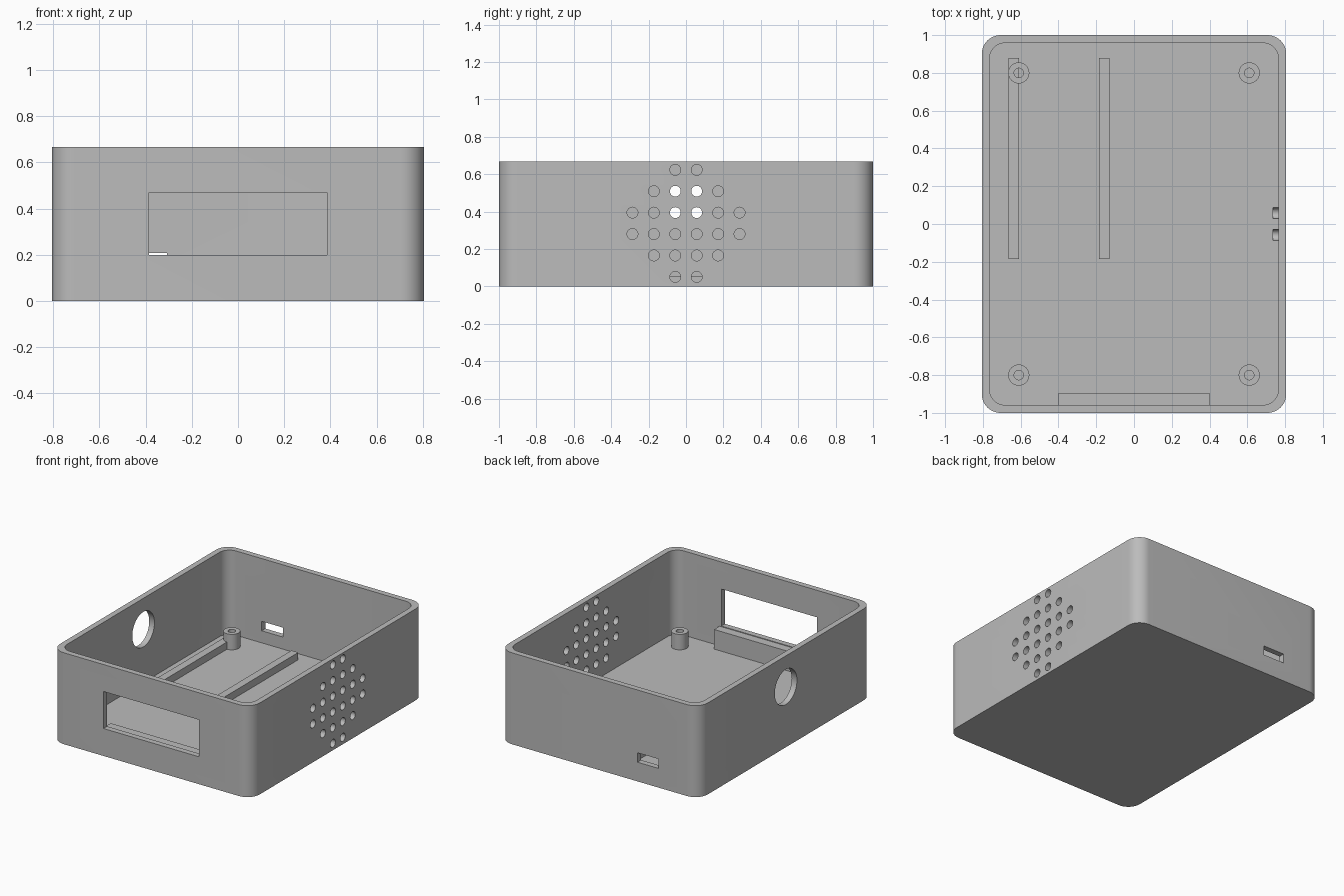
import bpy, bmesh
from math import pi, cos, sin
from mathutils import Matrix, Vector

old = bpy.data.objects.get("Cube")
if old:
    bpy.data.objects.remove(old, do_unlink=True)

grey = bpy.data.materials.new("mid_grey_plastic")
grey.use_nodes = True
color = (0.5, 0.5, 0.5, 1)
grey.diffuse_color = color
grey.node_tree.nodes["Principled BSDF"].inputs["Base Color"].default_value = color

WALL, FLOOR, HEIGHT = 0.042, 0.052, 0.667
HALF_X, HALF_Y = 0.806, 1.0


def make_object(name, bm):
    bmesh.ops.recalc_face_normals(bm, faces=bm.faces)
    mesh = bpy.data.meshes.new(name)
    bm.to_mesh(mesh)
    bm.free()
    mesh.materials.append(grey)
    obj = bpy.data.objects.new(name, mesh)
    bpy.context.collection.objects.link(obj)
    return obj


def add_box(bm, x0, x1, y0, y1, z0, z1):
    centre = Vector((x0 + x1, y0 + y1, z0 + z1)) / 2
    size = Matrix.Diagonal((x1 - x0, y1 - y0, z1 - z0, 1))
    bmesh.ops.create_cube(bm, size=1, matrix=Matrix.Translation(centre) @ size)


def add_cylinder(bm, centre, radius, depth, sides=32, along_x=False):
    turn = Matrix.Rotation(pi / 2, 4, 'Y') if along_x else Matrix()
    bmesh.ops.create_cone(bm, cap_ends=True, segments=sides, radius1=radius, radius2=radius,
                          depth=depth, matrix=Matrix.Translation(centre) @ turn)


def rounded_block(name, hx, hy, radius, z0, z1, steps=12):
    bm = bmesh.new()
    ring = []
    for quarter, (sx, sy) in enumerate([(1, 1), (-1, 1), (-1, -1), (1, -1)]):
        for i in range(steps + 1):
            a = (quarter + i / steps) * pi / 2
            ring.append(bm.verts.new((sx * (hx - radius) + radius * cos(a),
                                      sy * (hy - radius) + radius * sin(a), z0)))
    base = bm.faces.new(ring)
    top = bmesh.ops.extrude_face_region(bm, geom=[base])["geom"]
    bmesh.ops.translate(bm, vec=(0, 0, z1 - z0),
                        verts=[v for v in top if isinstance(v, bmesh.types.BMVert)])
    return make_object(name, bm)


def cut(obj, cutter):
    cutter.hide_render = True
    mod = obj.modifiers.new("cut", 'BOOLEAN')
    mod.operation, mod.solver, mod.object = 'DIFFERENCE', 'EXACT', cutter
    graph = bpy.context.evaluated_depsgraph_get()
    graph.update()
    mesh = bpy.data.meshes.new_from_object(obj.evaluated_get(graph))
    obj.modifiers.clear()
    obj.data = mesh
    bpy.data.objects.remove(cutter, do_unlink=True)


def smooth(obj):
    bpy.ops.object.select_all(action='DESELECT')
    obj.select_set(True)
    bpy.context.view_layer.objects.active = obj
    bpy.ops.object.shade_smooth_by_angle(angle=pi / 6)


# Open-topped case with rounded upright corners
case = rounded_block("case_shell", HALF_X, HALF_Y, 0.1, 0, HEIGHT)
cut(case, rounded_block("cavity_cutter", HALF_X - WALL, HALF_Y - WALL, 0.08, FLOOR, HEIGHT + 0.1))

# Openings: front window, rear port, round side hole
bm = bmesh.new()
add_box(bm, -0.385, 0.385, -1.1, -0.93, 0.2, 0.47)
add_box(bm, -0.48, -0.308, 0.93, 1.1, 0.14, 0.209)
add_cylinder(bm, (-HALF_X, 0, 0.44), 0.128, 0.2, 48, along_x=True)

# Vent holes in a round 6 by 6 pattern
pitch = 0.1145
for row in range(6):
    for col in range(6):
        u, v = col - 2.5, row - 2.5
        if u * u + v * v < 7:
            add_cylinder(bm, (0.835, u * pitch, 0.337 + v * pitch), 0.029, 0.2, 24, along_x=True)
cut(case, make_object("opening_cutter", bm))
smooth(case)

# Screw posts with blind holes
for end, y in (("front", -0.8), ("back", 0.8)):
    for side, x in (("right", -0.61), ("left", 0.61)):
        bm = bmesh.new()
        add_cylinder(bm, (x, y, 0.103), 0.056, 0.124)
        post = make_object(f"screw_post_{end}_{side}", bm)
        bm = bmesh.new()
        add_cylinder(bm, (x, y, 0.153), 0.025, 0.2, 24)
        cut(post, make_object("post_cutter", bm))
        smooth(post)

# Floor rails and the ledge behind the window
for name, box in (("outer_rail", (-0.665, -0.61, -0.185, 0.88, 0.04, 0.105)),
                  ("inner_rail", (-0.185, -0.13, -0.185, 0.88, 0.04, 0.105)),
                  ("window_ledge", (-0.4, 0.4, -0.965, -0.895, 0.04, 0.195))):
    bm = bmesh.new()
    add_box(bm, *box)
    make_object(name, bm)
